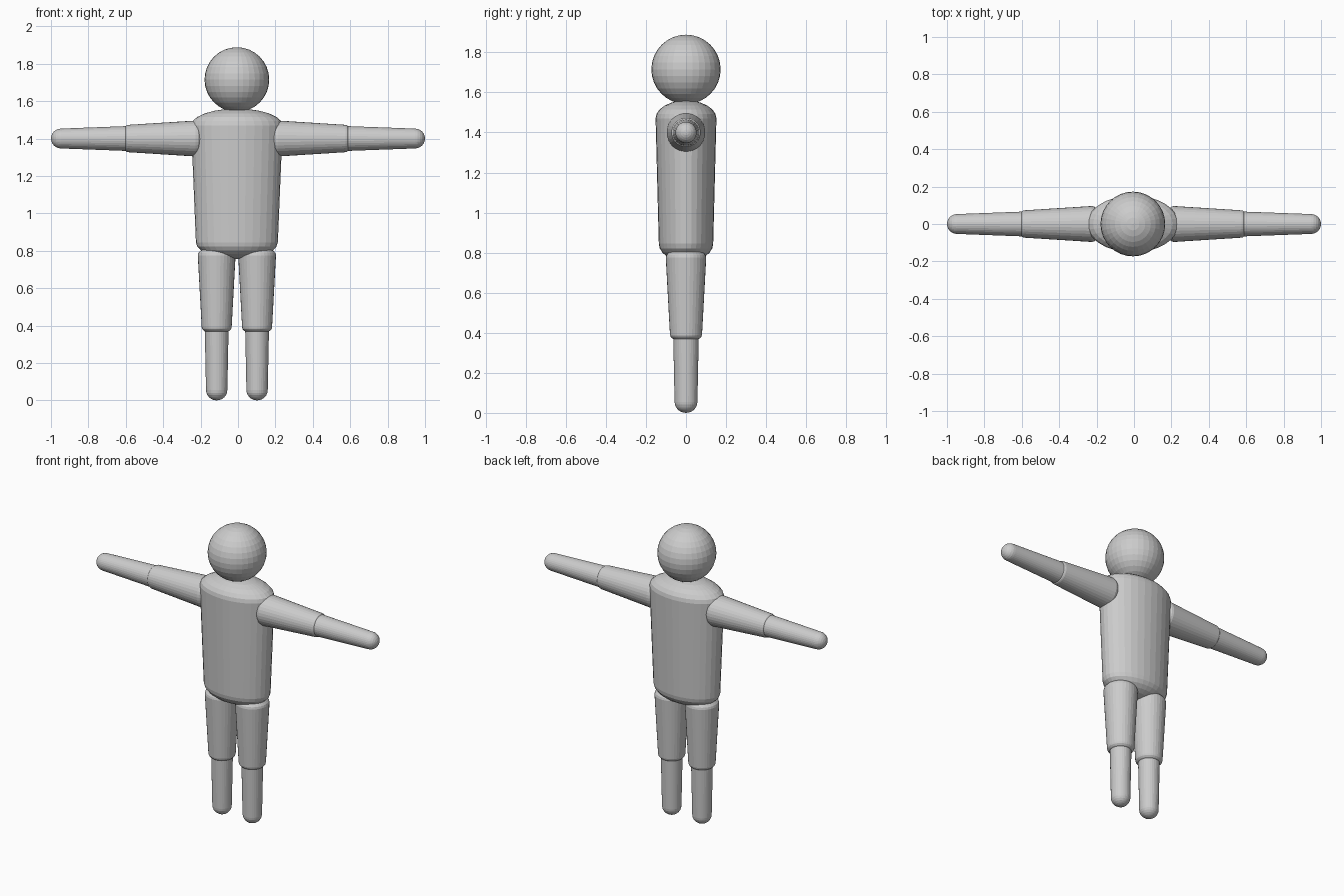
import bpy, bmesh, math
from mathutils import Vector

if "Cube" in bpy.data.objects:
    bpy.data.objects.remove(bpy.data.objects["Cube"])

SEG = 32
RINGS = 6
MID = -0.006   # body midline

grey = bpy.data.materials.new("plain grey")
grey.diffuse_color = (0.6, 0.6, 0.6, 1)
grey.use_nodes = True
grey.node_tree.nodes["Principled BSDF"].inputs["Base Color"].default_value = grey.diffuse_color


def finish(bm, name):
    mesh = bpy.data.meshes.new(name)
    bm.to_mesh(mesh)
    bm.free()
    mesh.materials.append(grey)
    obj = bpy.data.objects.new(name, mesh)
    bpy.context.collection.objects.link(obj)
    return obj


def limb(name, start, end, r0, r1, dome0, dome1, depth=1.0):
    """Tapered round bar from tip to tip with a domed cap at each end."""
    start, end = Vector(start), Vector(end)
    axis = end - start
    length = axis.length
    steps = [math.pi / 2 * i / RINGS for i in range(1, RINGS + 1)]
    profile = [(r0 * math.sin(a), dome0 * (1 - math.cos(a))) for a in steps]
    profile += [(r1 * math.sin(a), length - dome1 * (1 - math.cos(a)))
                for a in reversed(steps)]
    bm = bmesh.new()
    loops = []
    for r, z in profile:
        loops.append([bm.verts.new((r * math.cos(t), r * depth * math.sin(t), z))
                      for t in (2 * math.pi * k / SEG for k in range(SEG))])
    for a, b in zip(loops, loops[1:]):
        for k in range(SEG):
            n = (k + 1) % SEG
            bm.faces.new((a[k], a[n], b[n], b[k]))
    # Close both tips with fans
    for loop, z in ((loops[0], 0), (loops[-1], length)):
        tip = bm.verts.new((0, 0, z))
        for k in range(SEG):
            bm.faces.new((loop[k], loop[(k + 1) % SEG], tip))
    bmesh.ops.recalc_face_normals(bm, faces=bm.faces)
    turn = Vector((0, 0, 1)).rotation_difference(axis).to_matrix()
    bmesh.ops.transform(bm, matrix=turn.to_4x4(), verts=bm.verts)
    bmesh.ops.translate(bm, vec=start, verts=bm.verts)
    return finish(bm, name)


# Head
bm = bmesh.new()
bmesh.ops.create_uvsphere(bm, u_segments=SEG, v_segments=16, radius=0.173)
bmesh.ops.translate(bm, vec=(MID, 0, 1.715), verts=bm.verts)
finish(bm, "head")

# Torso, an oval bar that narrows toward the hips
limb("torso", (MID, 0, 0.755), (MID, 0, 1.56), 0.219, 0.245, 0.09, 0.09, 0.62)

for side, s in (("left", 1), ("right", -1)):
    # Arms reach straight out to the side
    limb(side + "_upper_arm", (MID + s * 0.17, 0, 1.4), (MID + s * 0.612, 0, 1.4),
         0.096, 0.073, 0.05, 0.03)
    limb(side + "_forearm", (MID + s * 0.52, 0, 1.4), (s, 0, 1.4),
         0.067, 0.053, 0.05, 0.053)
    # Legs
    x = MID + s * 0.108
    limb(side + "_thigh", (x, 0, 0.355), (x, 0, 0.825), 0.08, 0.101, 0.035, 0.05)
    limb(side + "_shin", (x, 0, 0), (x, 0, 0.45), 0.057, 0.064, 0.055, 0.05)
